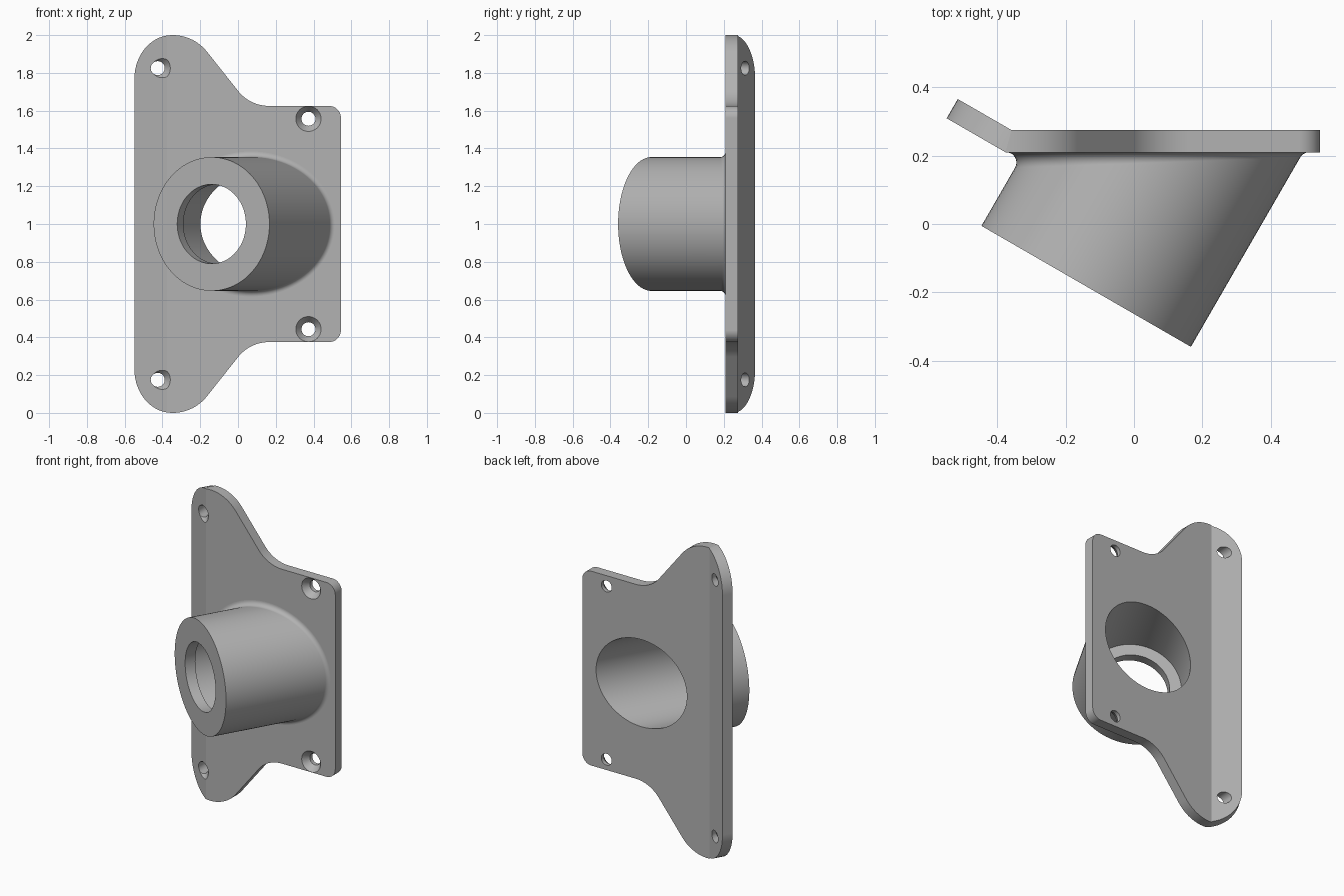
import bpy, bmesh
from math import cos, sin, tan, pi, radians
from mathutils import Vector

if "Cube" in bpy.data.objects:
    bpy.data.objects.remove(bpy.data.objects["Cube"], do_unlink=True)

FRONT, THICK = 0.21, 0.065          # plate front face and thickness
BEND, TILT = -0.376, radians(30)    # flange crease and angle
SEG = 96

grey = bpy.data.materials.new("light_grey")
grey.use_nodes = True
colour = (0.45, 0.45, 0.45, 1)
grey.diffuse_color = colour
grey.node_tree.nodes["Principled BSDF"].inputs["Base Color"].default_value = colour


def finish(bm, name):
    bmesh.ops.recalc_face_normals(bm, faces=bm.faces)
    mesh = bpy.data.meshes.new(name)
    bm.to_mesh(mesh)
    bm.free()
    mesh.materials.append(grey)
    ob = bpy.data.objects.new(name, mesh)
    bpy.context.collection.objects.link(ob)
    return ob


def loft(name, rings):
    """Closed solid through a list of equal rings of points."""
    bm = bmesh.new()
    loops = [[bm.verts.new(p) for p in ring] for ring in rings]
    n = len(loops[0])
    for a, b in zip(loops, loops[1:]):
        for i in range(n):
            j = (i + 1) % n
            bm.faces.new((a[i], a[j], b[j], b[i]))
    bm.faces.new(loops[0])
    bm.faces.new(loops[-1])
    return finish(bm, name)


def lathe(name, origin, axis, profile, seg):
    """Turn (distance, radius) pairs around an axis lying in the xy plane."""
    side = Vector((axis.y, -axis.x, 0))
    up = Vector((0, 0, 1))
    return loft(name, [[origin + axis * t + r * (side * cos(k * 2 * pi / seg) + up * sin(k * 2 * pi / seg))
                        for k in range(seg)] for t, r in profile])


def arc(cx, cz, r, start, end, steps):
    return [(cx + r * cos(radians(start + (end - start) * i / steps)),
             cz + r * sin(radians(start + (end - start) * i / steps)))
            for i in range(steps + 1)]


def boolean(target, other, operation):
    mod = target.modifiers.new(other.name, 'BOOLEAN')
    mod.operation, mod.solver, mod.object = operation, 'EXACT', other
    bpy.context.view_layer.objects.active = target
    bpy.ops.object.modifier_apply(modifier=mod.name)
    bpy.data.objects.remove(other, do_unlink=True)


# Plate: flat outline, upper half mirrored, heights measured from the middle
upper = (arc(-0.345, 0.77, 0.23, 180, 39, 24)
         + arc(0.165, 0.835, 0.21, 219, 270, 12)
         + arc(0.482, 0.562, 0.063, 90, 0, 10))
outline = upper + [(u, -z) for u, z in reversed(upper)]
bm = bmesh.new()
bm.faces.new([bm.verts.new((u, 0, z + 1)) for u, z in outline])
bmesh.ops.bisect_plane(bm, geom=bm.verts[:] + bm.edges[:] + bm.faces[:],
                       plane_co=(BEND, 0, 0), plane_no=(1, 0, 0))
front_verts = bm.verts[:]
extruded = bmesh.ops.extrude_face_region(bm, geom=bm.faces[:], use_keep_orig=True)
back_verts = [v for v in extruded["geom"] if isinstance(v, bmesh.types.BMVert)]

# Fold the flange backwards with a mitred crease
for verts, depth in ((front_verts, 0), (back_verts, THICK)):
    for v in verts:
        s = BEND - v.co.x
        if s > 0.0001:
            v.co.x = BEND - s * cos(TILT) + depth * sin(TILT)
            v.co.y = FRONT + s * sin(TILT) + depth * cos(TILT)
        else:
            v.co.x = max(v.co.x, BEND + depth * tan(TILT / 2))
            v.co.y = FRONT + depth
bracket = finish(bm, "mounting_bracket")

# Slanted tube with a rolling fillet where it meets the plate
origin = Vector((-0.14, -0.1825, 1))
axis = Vector((sin(TILT), cos(TILT), 0))
side = Vector((cos(TILT), -sin(TILT), 0))
into_plate = Vector((0, 1, 0))
R, FILLET, STEPS = 0.354, 0.03, 10
rings = [[] for _ in range(STEPS + 3)]
for k in range(SEG):
    phi = 2 * pi * k / SEG
    out = side * cos(phi) + Vector((0, 0, sin(phi)))
    rings[0].append(origin + out * R)
    centre = origin + out * (R + FILLET)
    centre += axis * ((FRONT - FILLET - centre.y) / axis.y)
    for i in range(STEPS + 1):
        rings[i + 1].append(centre + FILLET * (-out).slerp(into_plate, i / STEPS))
    rings[-1].append(rings[-2][-1] + into_plate * 0.02)
boolean(bracket, loft("tube", rings), 'UNION')

# Stepped bore: narrow lip at the mouth, wide behind it
boolean(bracket, lathe("bore", origin, axis,
                       [(-0.1, 0.21), (THICK, 0.21), (THICK, 0.28), (0.9, 0.28)], SEG), 'DIFFERENCE')

# Countersunk screw holes
for x, dz in ((-0.425, 0.825), (0.373, 0.557)):
    for sign in (-1, 1):
        hole = lathe("screw_hole", Vector((x, FRONT, 1 + sign * dz)), into_plate,
                     [(-0.01, 0.0745), (0.04, 0.037), (0.25, 0.037)], 32)
        boolean(bracket, hole, 'DIFFERENCE')

# Smooth curved walls, crisp edges
bpy.ops.object.select_all(action='DESELECT')
bracket.select_set(True)
bpy.context.view_layer.objects.active = bracket
bpy.ops.object.shade_smooth_by_angle(angle=radians(20))
weighted = bracket.modifiers.new("even_shading", 'WEIGHTED_NORMAL')
weighted.keep_sharp = True
